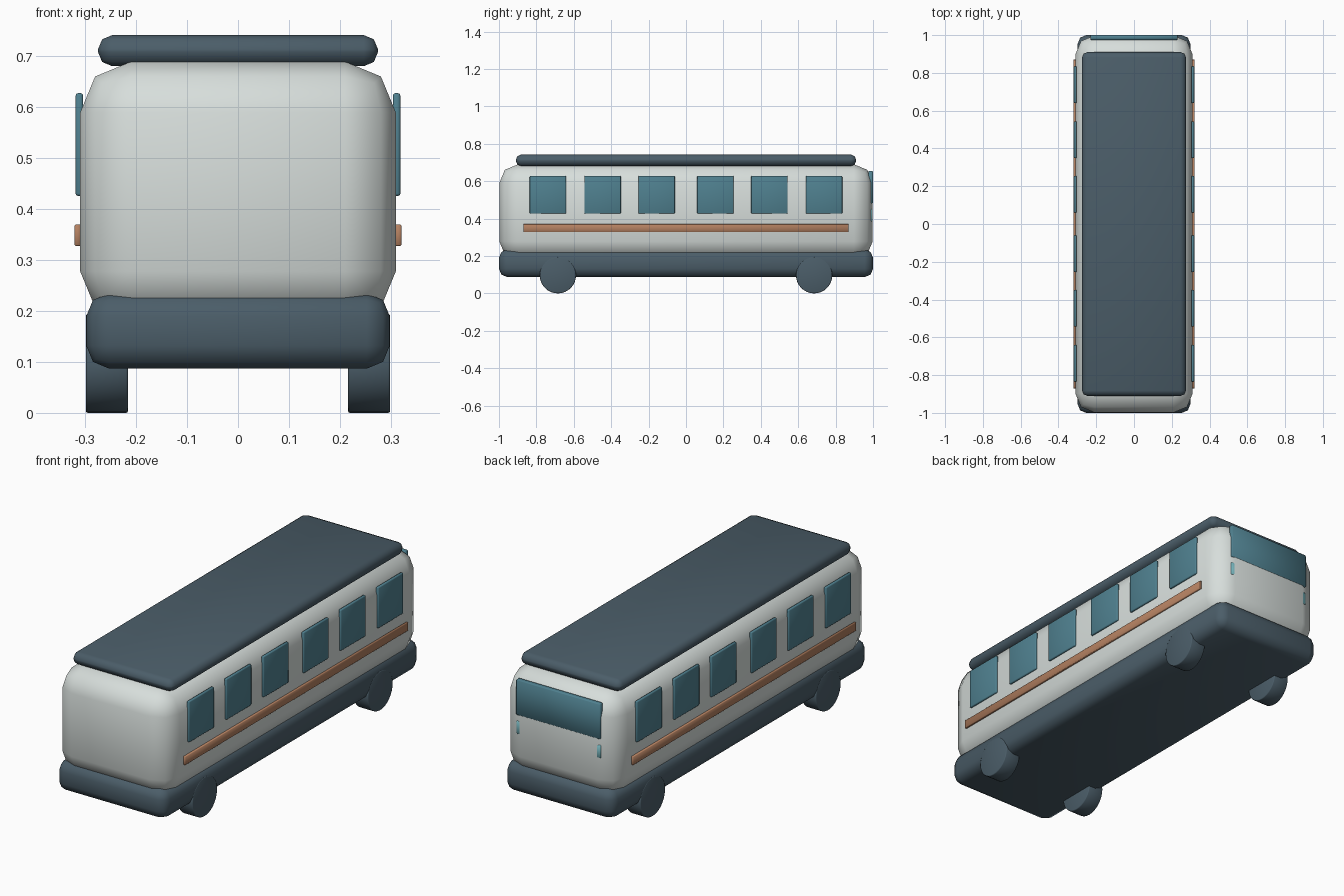
import bpy, math

if "Cube" in bpy.data.objects:
    bpy.data.objects.remove(bpy.data.objects["Cube"])


def material(name, rgb):
    m = bpy.data.materials.new(name)
    m.diffuse_color = (*rgb, 1)
    m.use_nodes = True
    m.node_tree.nodes["Principled BSDF"].inputs["Base Color"].default_value = m.diffuse_color
    return m


PAINT = material("pale_paint", (0.68, 0.73, 0.71))
DARK = material("dark_slate", (0.07, 0.11, 0.14))
GLASS = material("teal_glass", (0.08, 0.22, 0.28))
TRIM = material("copper_trim", (0.46, 0.22, 0.12))
LAMP = material("pale_teal_lamp", (0.2, 0.5, 0.55))


def finish(ob, name, mat, bevel, segments=2):
    ob.name = name
    ob.data.materials.append(mat)
    b = ob.modifiers.new("rounded_edges", 'BEVEL')
    b.width, b.segments = bevel, segments
    b.limit_method = 'ANGLE'
    bpy.ops.object.modifier_apply(modifier=b.name)
    bpy.ops.object.shade_smooth_by_angle(angle=math.radians(50))
    return ob


def box(name, x, y, z, mat, bevel, segments=2):
    """Rounded box from (min, max) ranges on each axis."""
    rng = (x, y, z)
    bpy.ops.mesh.primitive_cube_add(size=1, location=[(a + b) / 2 for a, b in rng])
    ob = bpy.context.object
    ob.scale = [b - a for a, b in rng]
    bpy.ops.object.transform_apply(location=False, rotation=False, scale=True)
    return finish(ob, name, mat, bevel, segments)


def span(side, inner, outer):
    return tuple(sorted((side * inner, side * outer)))


# main shell, lower skirt and roof panel
box("body", (-0.31, 0.31), (-0.998, 0.998), (0.178, 0.69), PAINT, 0.1)
box("skirt", (-0.298, 0.298), (-1, 1), (0.087, 0.235), DARK, 0.045)
box("roof_panel", (-0.275, 0.275), (-0.91, 0.91), (0.681, 0.742), DARK, 0.028)

# end window and lamps, set almost flush with the body
box("end_window", (-0.23, 0.23), (0.975, 1.0), (0.48, 0.655), GLASS, 0.004, 1)

for side, label in ((-1, "left"), (1, "right")):
    box(f"lamp_{label}", span(side, 0.16, 0.23), (0.975, 0.997), (0.385, 0.45), LAMP, 0.004, 1)

    # side windows
    for i, y in enumerate((-0.738, -0.446, -0.157, 0.157, 0.446, 0.738)):
        box(f"side_window_{label}_{i + 1}", span(side, 0.304, 0.319),
            (y - 0.0975, y + 0.0975), (0.426, 0.628), GLASS, 0.005)

    # trim strip
    box(f"trim_strip_{label}", span(side, 0.309, 0.321), (-0.87, 0.87), (0.328, 0.37), TRIM, 0.002, 1)

    # wheels
    for y, end in ((-0.685, "front"), (0.685, "rear")):
        bpy.ops.mesh.primitive_cylinder_add(vertices=32, radius=0.097, depth=0.083,
                                            location=(side * 0.2575, y, 0.097),
                                            rotation=(0, math.pi / 2, 0))
        finish(bpy.context.object, f"wheel_{end}_{label}", DARK, 0.004)
